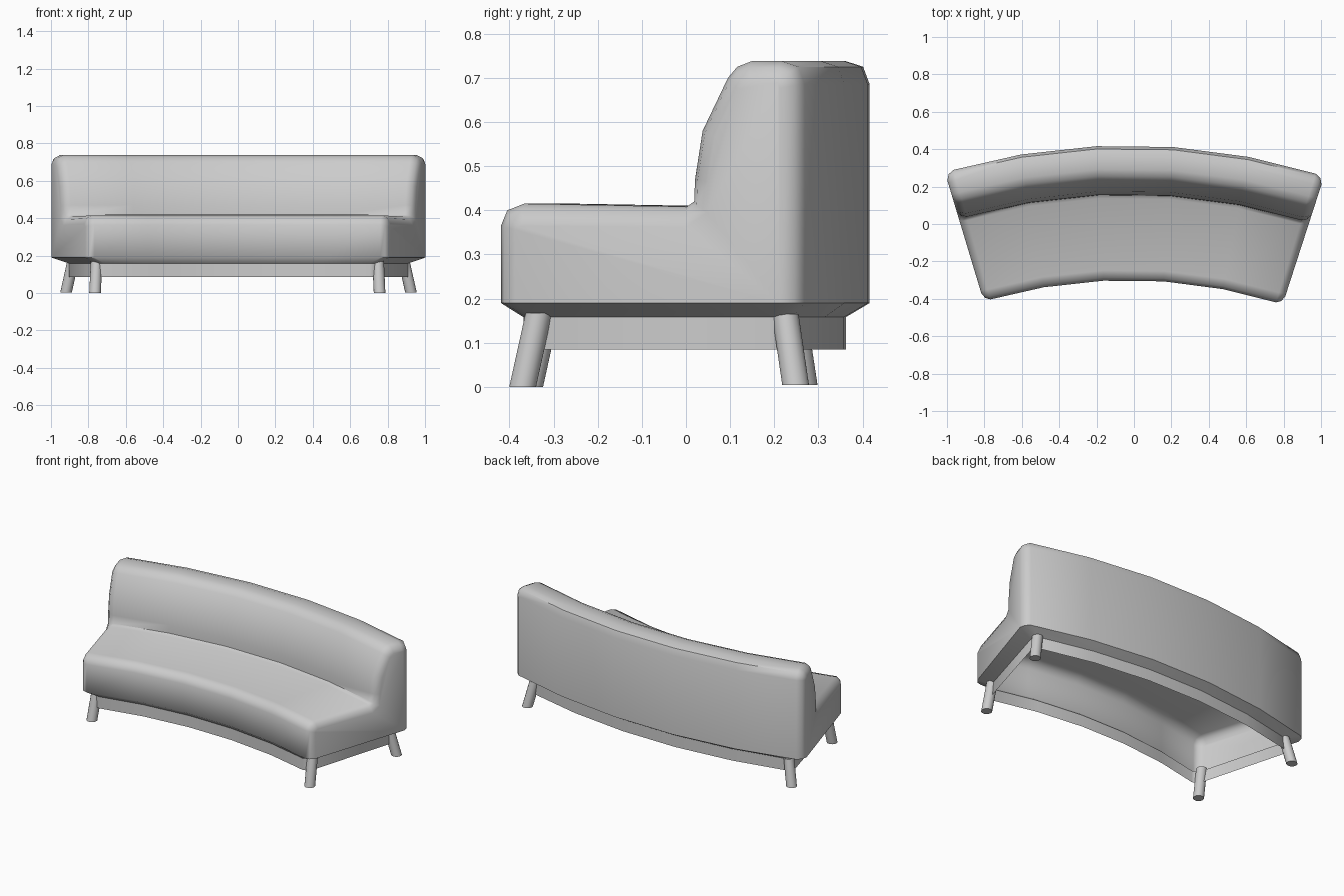
import bpy, bmesh, math
from mathutils import Vector

if "Cube" in bpy.data.objects:
    bpy.data.objects.remove(bpy.data.objects["Cube"])

CY = -2.98                 # centre of the bench's arc
END = 17.35                # half sweep in degrees
TILT = math.radians(-0.6)  # slight turn of the whole bench


def polar(r, deg, z):
    a = math.radians(deg)
    return (r * math.sin(a), CY + r * math.cos(a), z)


def make(name, verts, faces, angle=50):
    me = bpy.data.meshes.new(name)
    me.from_pydata(verts, [], faces)
    bm = bmesh.new()
    bm.from_mesh(me)
    bmesh.ops.recalc_face_normals(bm, faces=bm.faces)
    bm.to_mesh(me)
    bm.free()
    ob = bpy.data.objects.new(name, me)
    bpy.context.collection.objects.link(ob)
    ob.rotation_euler.z = TILT
    bpy.ops.object.select_all(action='DESELECT')
    ob.select_set(True)
    bpy.context.view_layer.objects.active = ob
    bpy.ops.object.shade_smooth_by_angle(angle=math.radians(angle))
    return ob


# Upholstery side profile (radius, height), open at the bottom
profile = [(2.68, .19), (2.68, .365), (2.695, .40), (2.735, .415),
           (3.12, .408), (3.138, .42), (3.14, .47), (3.158, .58),
           (3.218, .70), (3.24, .725), (3.275, .738), (3.345, .738),
           (3.385, .725), (3.40, .685), (3.40, .19)]


def inset(pts, d):
    out = []
    for i, p in enumerate(pts):
        p = Vector(p)
        ns = []
        for j in (i - 1, i):
            if 0 <= j < len(pts) - 1:
                e = Vector(pts[j + 1]) - Vector(pts[j])
                ns.append(Vector((e.y, -e.x)).normalized())
        n = sum(ns, Vector((0, 0))).normalized()
        out.append(p + n * d / max(n.dot(ns[0]), .5))
    return out


# Cross-sections along the arc: (angle, inset), rounded at both ends
half = [(-END, .045), (-END + .28, .015), (-END + .8, 0), (-10.3, 0), (-3.44, 0)]
sections = half + [(-a, d) for a, d in reversed(half)]
n, m = len(sections), len(profile)
verts, faces, rim_f, rim_b = [], [], [], []
for a, d in sections:
    pts = inset(profile, d)
    verts += [polar(r, a, z) for r, z in pts]
    rim_f.append((pts[0][0], a))
    rim_b.append((pts[-1][0], a))
for i in range(n - 1):
    for j in range(m - 1):
        k = i * m + j
        faces.append((k, k + 1, k + m + 1, k + m))
faces += [tuple(range(m)), tuple(range((n - 1) * m, n * m))]

# Underside chamfer, tucked in towards the base
rim = rim_f + rim_b[::-1]
rim_ids = [i * m for i in range(n)] + [i * m + m - 1 for i in reversed(range(n))]


def tucked(r, a):
    return 2.714 + (r - 2.68) * (3.345 - 2.714) / .72, a * 15.9 / END


start = len(verts)
inner = [tucked(r, a) for r, a in rim]
verts += [polar(r, a, .158) for r, a in inner]
c = len(rim)
for i in range(c):
    j = (i + 1) % c
    faces.append((rim_ids[i], rim_ids[j], start + j, start + i))
make("upholstered_seat_and_back", verts, faces)

# Base skirt: thin wall, open underneath
sv = [polar(r, a, z) for z in (.158, .085) for r, a in inner]
make("base_skirt", sv, [(i, (i + 1) % c, c + (i + 1) % c, c + i) for i in range(c)])


# Splayed round legs with level ends
def leg(name, bottom, top, radius, sides=14):
    v = []
    for p in (bottom, top):
        for i in range(sides):
            t = 2 * math.pi * i / sides
            v.append((p[0] + radius * math.cos(t), p[1] + radius * math.sin(t), p[2]))
    f = [(i, (i + 1) % sides, sides + (i + 1) % sides, sides + i) for i in range(sides)]
    f += [tuple(range(sides)), tuple(range(sides, 2 * sides))]
    make(name, v, f, 40)


for side, s in (("left", -1), ("right", 1)):
    leg("front_leg_" + side, (s * .761, -.362, 0), (s * .753, -.325, .168), .031)
    leg("back_leg_" + side, (s * .922, .258, .004), (s * .886, .234, .165), .031)
